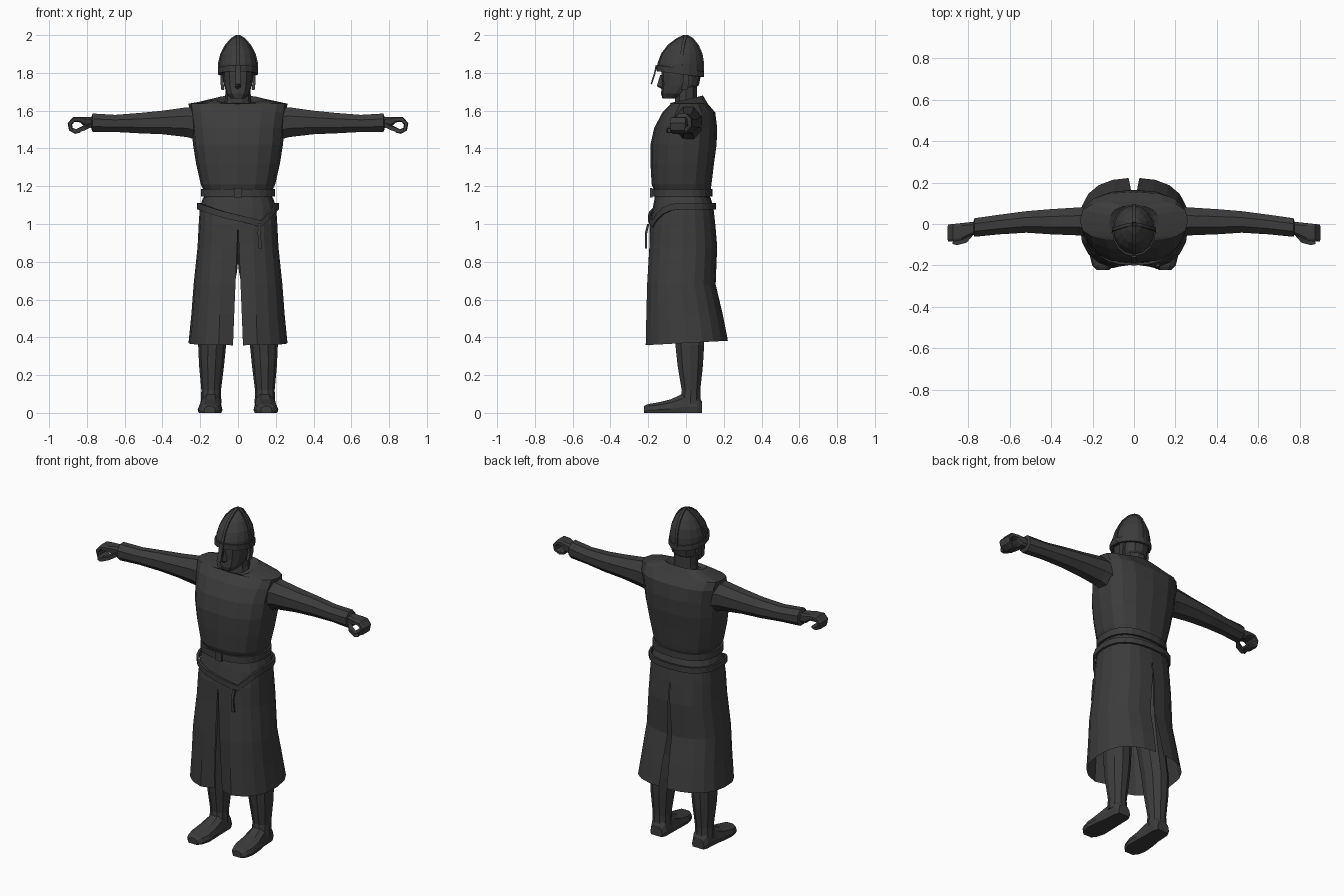
import bpy, bmesh, math
from mathutils import Vector

if "Cube" in bpy.data.objects:
    bpy.data.objects.remove(bpy.data.objects["Cube"])

cloth = bpy.data.materials.new("dark charcoal")
cloth.diffuse_color = (0.045, 0.045, 0.045, 1)
cloth.use_nodes = True
cloth.node_tree.nodes["Principled BSDF"].inputs["Base Color"].default_value = cloth.diffuse_color


def loft(name, rings, caps=True, mirror=False, closed=True, loop=False):
    """Skin a list of equal-length point rings."""
    bm = bmesh.new()
    vs = [[bm.verts.new(p) for p in r] for r in rings]
    n, m = len(rings[0]), len(rings)
    for i in range(m if loop else m - 1):
        for j in range(n if closed else n - 1):
            k, a = (j + 1) % n, (i + 1) % m
            bm.faces.new((vs[i][j], vs[i][k], vs[a][k], vs[a][j]))
    if caps and not loop:
        bm.faces.new(vs[0][::-1])
        bm.faces.new(vs[-1])
    bmesh.ops.remove_doubles(bm, verts=bm.verts, dist=0.0002)
    bmesh.ops.recalc_face_normals(bm, faces=bm.faces)
    me = bpy.data.meshes.new(name)
    bm.to_mesh(me)
    bm.free()
    me.materials.append(cloth)
    ob = bpy.data.objects.new(name, me)
    bpy.context.collection.objects.link(ob)
    if mirror:
        ob.modifiers.new("mirror", "MIRROR")
    return ob


def sgn_pow(v, p):
    return math.copysign(abs(v) ** p, v)


def hring(z, cx, rx, y0, y1, n=16, p=0.8, dip=0.0):
    """Horizontal rounded ring; dip raises the back and lowers the front."""
    out = []
    for i in range(n):
        a = 2 * math.pi * i / n
        c, s = sgn_pow(math.cos(a), p), sgn_pow(math.sin(a), p)
        out.append((cx + rx * c, (y0 + y1) / 2 + (y1 - y0) / 2 * s, z + dip * s))
    return out


def xring(x, y0, y1, z0, z1, n=8):
    """Ring standing across the x axis."""
    out = []
    for i in range(n):
        a = 2 * math.pi * (i + 0.5) / n
        out.append((x, (y0 + y1) / 2 + (y1 - y0) / 2 * math.cos(a) * 1.08,
                    (z0 + z1) / 2 + (z1 - z0) / 2 * math.sin(a) * 1.08))
    return out


def ribbon(name, pts, side, w, t, mirror=False):
    """Flat strap along a path: width along side, thickness t."""
    pts, side, rings = [Vector(p) for p in pts], Vector(side).normalized(), []
    for i, p in enumerate(pts):
        d = pts[min(i + 1, len(pts) - 1)] - pts[max(i - 1, 0)]
        u = d.cross(side).normalized() * t
        s = side * w
        rings.append([p - s - u, p + s - u, p + s + u, p - s + u])
    return loft(name, rings, mirror=mirror)


# Tunic body with square shoulders and a dipped neckline
loft("tunic_body", [
    hring(1.13, 0, .18, -.165, .125),
    hring(1.18, 0, .182, -.17, .13),
    hring(1.21, 0, .197, -.182, .135),
    hring(1.32, 0, .222, -.188, .148),
    hring(1.42, 0, .238, -.188, .162),
    hring(1.51, 0, .246, -.168, .165),
    hring(1.59, 0, .255, -.125, .155, p=.75),
    hring(1.637, 0, .262, -.08, .115, p=.7),
    hring(1.66, 0, .12, -.085, .09, dip=.02),
    hring(1.645, 0, .085, -.07, .07, dip=.02)])

# Skirt: open half shell, slit at front and back
half = []
for z, rx, y0, y1 in [(1.14, .185, -.165, .13), (1.09, .202, -.175, .145),
                      (1.0, .208, -.192, .155), (.88, .214, -.2, .165),
                      (.68, .235, -.213, .157), (.52, .247, -.218, .195),
                      (.37, .262, -.222, .222)]:
    row, slit = [], max(0, (1.0 - z) * .042)
    for i in range(11):
        a = math.pi * (i / 10 - .5)
        c, s = sgn_pow(math.cos(a), .8), sgn_pow(math.sin(a), .8)
        y = (y0 + y1) / 2 + (y1 - y0) / 2 * s
        if i == 0:
            y += slit * 1.2
        row.append((max(rx * c, slit) if 0 < i < 10 else slit, y, z + .012 * s * (z < .4)))
    half.append(row)
loft("skirt", half, caps=False, mirror=True, closed=False)


def belt(name, zfun, h, rx, y0, y1, t=.012):
    """Closed strap around the waist whose height follows zfun(angle)."""
    rings, n = [], 24
    for i in range(n):
        a = 2 * math.pi * i / n
        c, s = sgn_pow(math.cos(a), .8), sgn_pow(math.sin(a), .8)
        z = zfun(a)
        rings.append([((rx + o) * c, (y0 + y1) / 2 + ((y1 - y0) / 2 + o) * s, z + dz)
                      for o, dz in ((-t, -h), (0, -h), (0, h), (-t, h))])
    loft(name, rings, loop=True)


# Waist belt, and a sword belt slung down towards one side of the front
belt("waist_belt", lambda a: 1.165, .02, .197, -.18, .14)


def sling(a):
    x = math.cos(a)
    if math.sin(a) >= 0:
        return 1.095
    return 1.0 + (.095 * (x - .5) / .5 if x > .5 else .095 * (.5 - x) / 1.5)


belt("sword_belt", sling, .017, .216, -.2, .16)
ribbon("belt_buckle", [(0, -.184, 1.14), (0, -.184, 1.19)], (1, 0, 0), .022, .006)
ribbon("hanging_strap", [(.115, -.2, 1.0), (.112, -.212, .95), (.118, -.212, .87)],
       (1, 0, 0), .008, .006)

# Sleeves
loft("sleeve", [xring(.2, -.06, .085, 1.44, 1.62), xring(.27, -.055, .08, 1.46, 1.618),
                xring(.40, -.05, .072, 1.475, 1.6), xring(.52, -.042, .062, 1.48, 1.588),
                xring(.65, -.05, .045, 1.487, 1.578), xring(.77, -.062, .028, 1.487, 1.585),
                xring(.775, -.05, .015, 1.5, 1.57)], mirror=True)

# Hand: palm running into curled fingers, plus thumb
palm = [(.76, 1.535, .028, -.045, .01), (.80, 1.54, .028, -.06, .008),
        (.835, 1.553, .015, -.078, .004), (.87, 1.553, .013, -.085, 0),
        (.89, 1.53, .012, -.085, -.002), (.885, 1.502, .012, -.082, -.005),
        (.86, 1.488, .011, -.078, -.01), (.835, 1.492, .008, -.072, -.012)]
rings = []
for i, (x, z, t, y0, y1) in enumerate(palm):
    a, b = palm[max(i - 1, 0)], palm[min(i + 1, len(palm) - 1)]
    d = Vector((b[0] - a[0], b[1] - a[1])).normalized() * t
    rings.append([(x - d.y * s, y, z + d.x * s) for s, y in
                  ((-.6, y0), (-1, y0 + .012), (-1, y1 - .012), (-.6, y1),
                   (.6, y1), (1, y1 - .012), (1, y0 + .012), (.6, y0))])
loft("hand", rings, mirror=True)
ribbon("thumb", [(.785, -.045, 1.525), (.815, -.08, 1.508), (.855, -.09, 1.492),
                 (.875, -.085, 1.495)], (0, 0, 1), .011, .012, mirror=True)

# Legs
loft("leg", [hring(.05, .143, .055, -.035, .08, 10, 1), hring(.12, .142, .052, -.025, .078, 10, 1),
             hring(.25, .14, .066, -.048, .093, 10, 1), hring(.36, .137, .074, -.06, .1, 10, 1),
             hring(.5, .125, .075, -.075, .09, 10, 1), hring(.75, .095, .09, -.1, .095, 10, 1),
             hring(.82, .088, .09, -.11, .1, 10, 1), hring(1.0, .085, .09, -.12, .1, 10, 1)],
     mirror=True)

# Shoes: cross-sections from heel to toe
shoe = []
for y, cx, w, h in [(.085, .14, .04, .06), (.06, .14, .052, .1), (-.02, .142, .055, .1),
                    (-.08, .146, .062, .072), (-.15, .148, .066, .055),
                    (-.2, .15, .052, .047), (-.222, .15, .03, .036)]:
    shoe.append([(cx + w * u, y, h * v) for u, v in
                 ((-.9, 0), (.9, 0), (1, .3), (.85, .75), (.4, 1), (-.4, 1), (-.85, .75), (-1, .3))])
loft("shoe", shoe, mirror=True)

# Neck, head and nose
loft("neck", [hring(1.6, 0, .08, -.065, .075, 10, 1), hring(1.66, 0, .068, -.06, .062, 10, 1),
              hring(1.76, 0, .066, -.06, .06, 10, 1)])
loft("head", [hring(1.665, 0, .036, -.125, -.04, 12), hring(1.69, 0, .06, -.132, .02, 12),
              hring(1.735, 0, .074, -.128, .068, 12), hring(1.79, 0, .08, -.13, .08, 12),
              hring(1.84, 0, .08, -.125, .075, 12)])
loft("nose", [[(-.008, -.12, 1.79), (.008, -.12, 1.79), (0, -.136, 1.79)],
              [(-.018, -.12, 1.725), (.018, -.12, 1.725), (0, -.155, 1.73)],
              [(-.012, -.12, 1.715), (.012, -.12, 1.715), (0, -.13, 1.715)]])
ribbon("ear", [(.08, -.01, 1.71), (.085, 0, 1.75), (.083, 0, 1.79)], (0, 1, 0), .016, .008, True)

# Helmet: pointed dome, rim band, four ribs and nose guard
dome = [(1.797, .1, -.15, .09), (1.85, .1, -.145, .09), (1.9, .088, -.126, .082),
        (1.945, .064, -.092, .062), (1.98, .033, -.045, .034), (1.996, .006, -.008, .006)]
loft("helmet_dome", [hring(z, 0, rx, y0, y1, 16, 1, dip=-.016 * (z < 1.82))
                     for z, rx, y0, y1 in dome])
loft("helmet_rim", [hring(z, 0, .1 + o, -.15 - o, .09 + o, 16, 1, dip=-.016)
                    for z, o in ((1.793, -.008), (1.793, .006), (1.825, .006), (1.825, -.008))],
     loop=True)
ribbon("front_rib", [(0, d[2], d[0] + .016 * (d[0] < 1.82)) for d in dome], (1, 0, 0), .008, .006)
ribbon("back_rib", [(0, d[3], d[0]) for d in dome], (1, 0, 0), .008, .006)
ribbon("side_rib", [(d[1], (d[2] + d[3]) / 2, d[0]) for d in dome], (0, 1, 0), .008, .006, True)
ribbon("nose_guard", [(0, -.157, 1.84), (0, -.166, 1.795), (0, -.184, 1.74)],
       (1, 0, 0), .013, .004)
